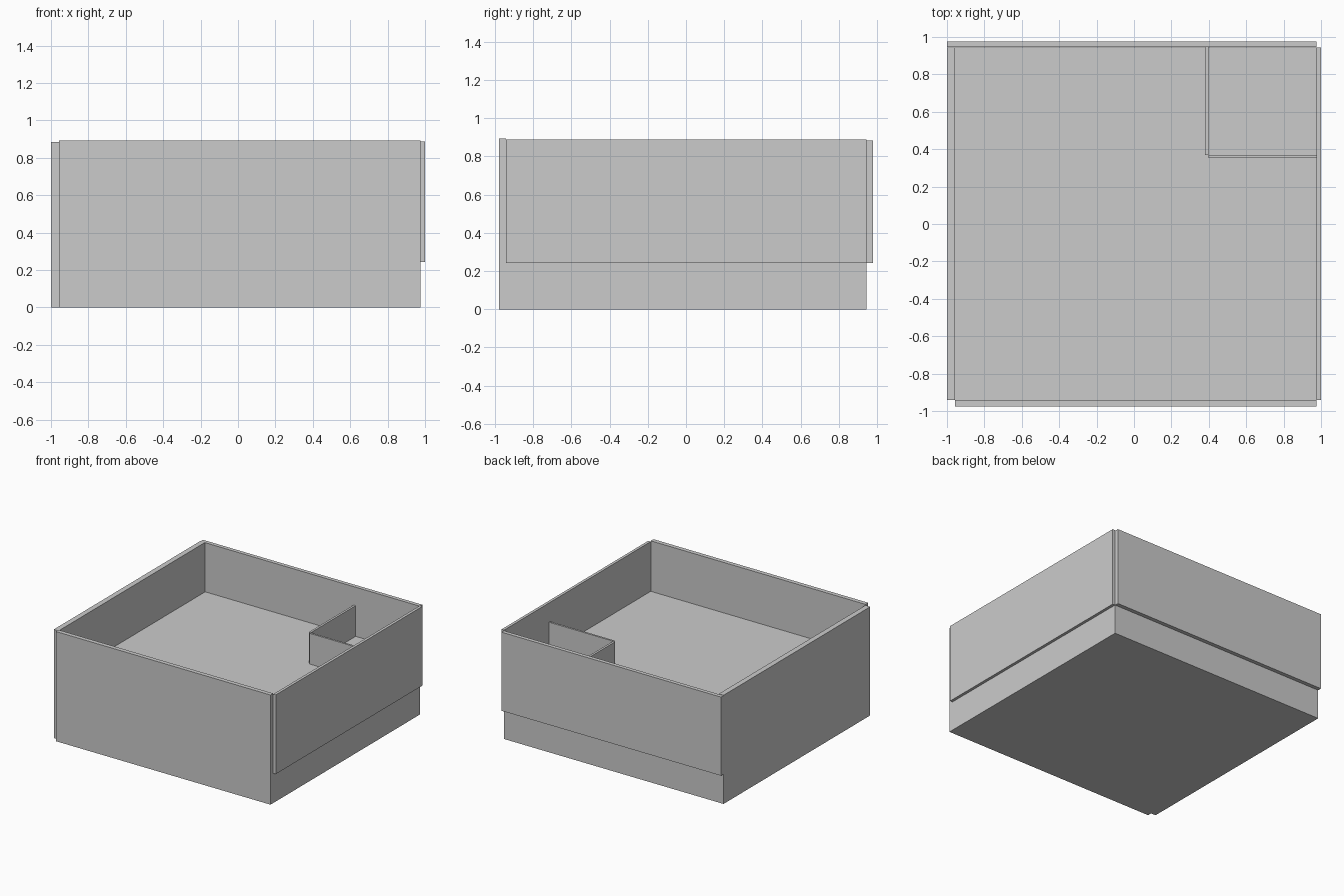
import bpy

if "Cube" in bpy.data.objects:
    bpy.data.objects.remove(bpy.data.objects["Cube"])


def box(name, x, y, z):
    """Add a box spanning the given (min, max) ranges."""
    spans = (x, y, z)
    bpy.ops.mesh.primitive_cube_add(size=1, location=[(a + b) / 2 for a, b in spans])
    ob = bpy.context.object
    ob.name = name
    ob.scale = [b - a for a, b in spans]
    bpy.ops.object.transform_apply(location=False, rotation=False, scale=True)
    return ob


FLOOR = 0.482   # top of the raised base
LEDGE = 0.242   # underside of the overhanging walls
X0, X1 = -0.957, 0.977   # inner faces of the side walls
Y0, Y1 = -0.942, 0.945   # inner faces of the front and back walls

# Solid raised base
box("floor_base", (X0, X1), (Y0, Y1), (0, FLOOR))

# Full-height walls
box("front_wall", (X0, X1), (-0.977, Y0), (0, 0.893))
box("left_wall", (-1, X0), (Y0, Y1), (0, 0.885))

# Cladding walls that stop above the ground
box("right_wall", (X1, 1), (Y0, Y1), (LEDGE, 0.887))
box("back_wall", (-1, X1), (Y1, 0.977), (LEDGE, 0.882))

# Low partitions around the corner enclosure
box("partition_side", (0.38, 0.398), (0.37, Y1), (FLOOR, 0.732))
box("partition_front", (0.398, X1), (0.354, 0.37), (FLOOR, 0.732))
